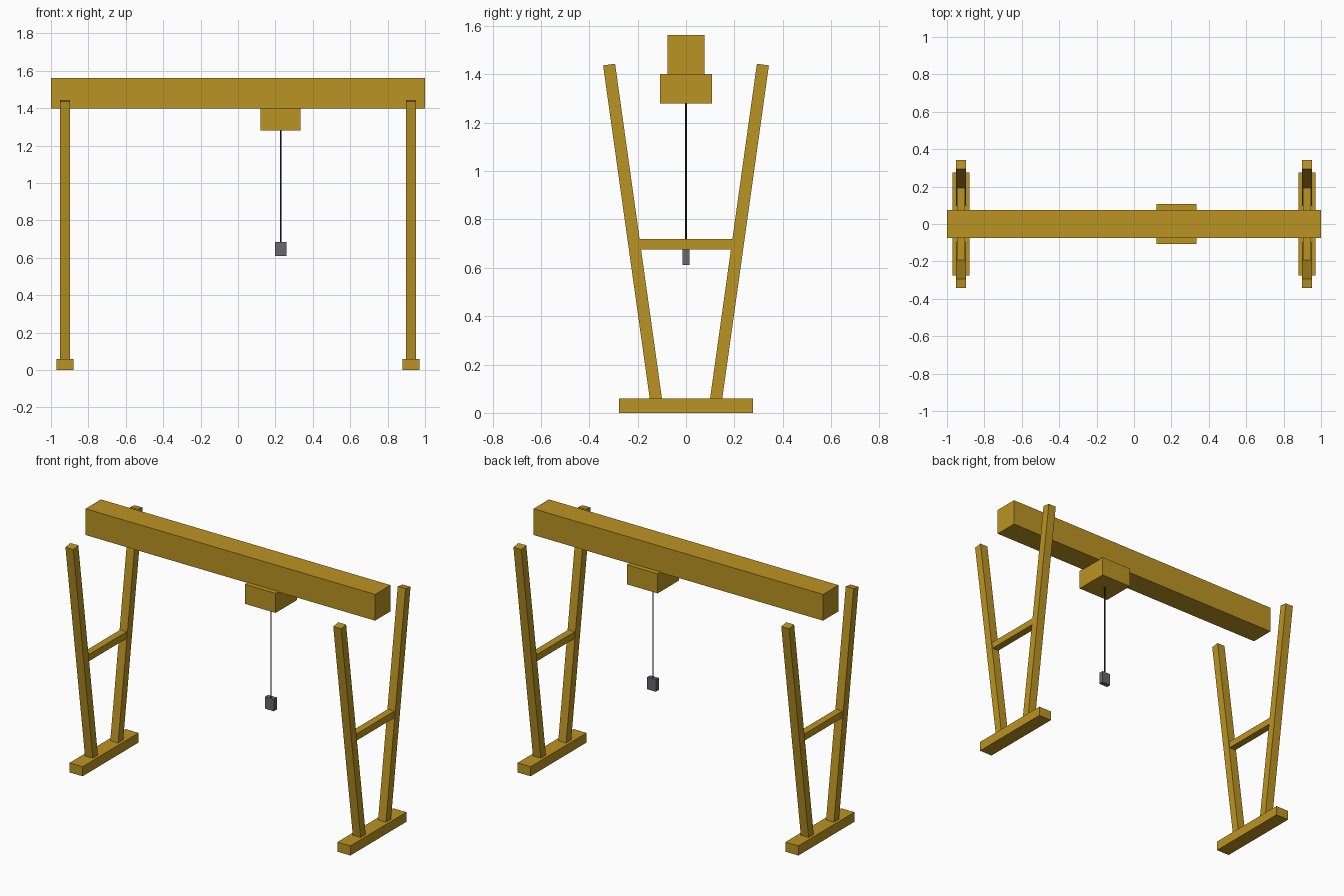
import bpy
import math
from mathutils import Matrix

if "Cube" in bpy.data.objects:
    bpy.data.objects.remove(bpy.data.objects["Cube"])


def material(name, rgb):
    m = bpy.data.materials.new(name)
    m.diffuse_color = (*rgb, 1)
    m.use_nodes = True
    m.node_tree.nodes["Principled BSDF"].inputs["Base Color"].default_value = m.diffuse_color
    return m


YELLOW = material("crane yellow", (0.50, 0.295, 0.017))
GREY = material("hook grey", (0.14, 0.14, 0.148))
DARK = material("cable dark", (0.02, 0.02, 0.024))


def box(name, centre, size, mat, tilt=0.0):
    bpy.ops.mesh.primitive_cube_add(size=1)
    ob = bpy.context.object
    ob.name = name
    ob.data.transform(Matrix.Diagonal((*size, 1)))
    ob.location = centre
    ob.rotation_euler.x = tilt
    ob.data.materials.append(mat)
    return ob


# Main girder
box("girder", (0, 0, 1.48), (2.0, 0.152, 0.164), YELLOW)

# End frames: foot beam, two splayed legs, cross brace
TILT = 0.139
for side, sx in (("left", -1), ("right", 1)):
    x = sx * 0.925
    box(side + "_foot", (x, 0, 0.03), (0.09, 0.552, 0.06), YELLOW)
    box(side + "_brace", (x, 0, 0.697), (0.045, 0.40, 0.042), YELLOW)
    for end, sy in (("front", -1), ("back", 1)):
        box(f"{side}_{end}_leg", (x, sy * 0.22, 0.74),
            (0.054, 0.05, 1.414), YELLOW, -sy * TILT)

# Trolley under the girder with hoist cable and hook block
TX = 0.228
box("trolley", (TX, 0, 1.341), (0.213, 0.213, 0.122), YELLOW)
bpy.ops.mesh.primitive_cylinder_add(vertices=8, radius=0.004, depth=0.62,
                                    location=(TX, 0, 0.98))
cable = bpy.context.object
cable.name = "hoist_cable"
cable.data.materials.append(DARK)
box("hook_block", (TX, 0, 0.648), (0.06, 0.03, 0.075), GREY)
